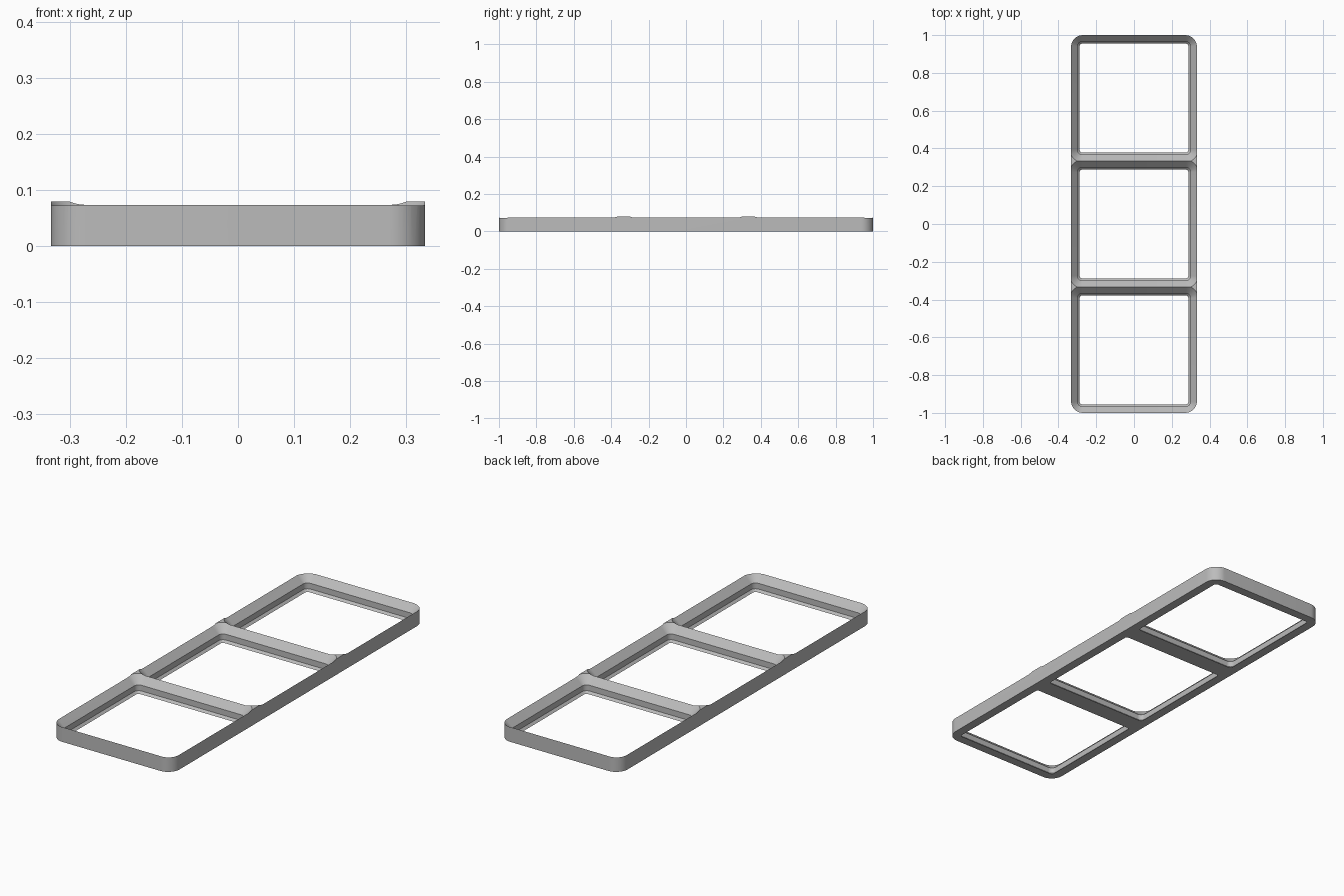
import bpy, bmesh, math

cube = bpy.data.objects.get("Cube")
if cube:
    bpy.data.objects.remove(cube, do_unlink=True)

PITCH = 2 / 3          # size of one square cell
HALF = PITCH / 2
HEIGHT = 0.0794
OUTER_R = 0.0635       # corner radius of the outer frame
CELL_R = 0.0595        # corner radius of each pocket at its rim
STEPS = 12

grey = bpy.data.materials.new("plain grey")
grey.use_nodes = True
grey.diffuse_color = (0.5, 0.5, 0.5, 1)
grey.node_tree.nodes["Principled BSDF"].inputs["Base Color"].default_value = (0.5, 0.5, 0.5, 1)


def rounded_ring(bm, hx, hy, radius, z):
    """Ring of vertices around a rounded rectangle."""
    ring = []
    for quarter, (sx, sy) in enumerate([(1, 1), (-1, 1), (-1, -1), (1, -1)]):
        for i in range(STEPS + 1):
            a = math.pi / 2 * (quarter + i / STEPS)
            ring.append(bm.verts.new((sx * (hx - radius) + radius * math.cos(a),
                                      sy * (hy - radius) + radius * math.sin(a), z)))
    return ring


def loft(name, hx, hy, radius, profile, y=0):
    """Closed solid through rounded rectangles; profile = (outset, z) pairs."""
    bm = bmesh.new()
    rings = [rounded_ring(bm, hx + d, hy + d, radius + d, z) for d, z in profile]
    n = len(rings[0])
    for low, high in zip(rings, rings[1:]):
        for i in range(n):
            j = (i + 1) % n
            bm.faces.new((low[i], low[j], high[j], high[i]))
    bm.faces.new(rings[0][::-1])
    bm.faces.new(rings[-1])
    mesh = bpy.data.meshes.new(name)
    bm.to_mesh(mesh)
    bm.free()
    mesh.materials.append(grey)
    obj = bpy.data.objects.new(name, mesh)
    obj.location.y = y
    bpy.context.collection.objects.link(obj)
    return obj


# Outer block with rounded corners
frame = loft("grid_frame", HALF, 1, OUTER_R, [(0, 0), (0, HEIGHT)])

# Stepped pocket: chamfer, upright wall, then a wide chamfer past the rim
pocket = [(-0.0452, -0.02), (-0.0452, 0), (-0.0341, 0.0111),
          (-0.0341, 0.0397), (0.0159, 0.0897)]
cutters = []
for row in (-1, 0, 1):
    cutter = loft("pocket_cutter", HALF, HALF, CELL_R, pocket, row * PITCH)
    cutter.hide_render = True
    cutters.append(cutter)
    mod = frame.modifiers.new("pocket", 'BOOLEAN')
    mod.operation = 'DIFFERENCE'
    mod.solver = 'EXACT'
    mod.object = cutter

# Bake the cuts and drop the helpers
bpy.context.view_layer.update()
graph = bpy.context.evaluated_depsgraph_get()
baked = bpy.data.meshes.new_from_object(frame.evaluated_get(graph))
frame.modifiers.clear()
frame.data = baked
for cutter in cutters:
    bpy.data.objects.remove(cutter, do_unlink=True)

# Smooth the rounded corners, keep the creases
bpy.ops.object.select_all(action='DESELECT')
frame.select_set(True)
bpy.context.view_layer.objects.active = frame
bpy.ops.object.shade_smooth_by_angle(angle=math.radians(25))
